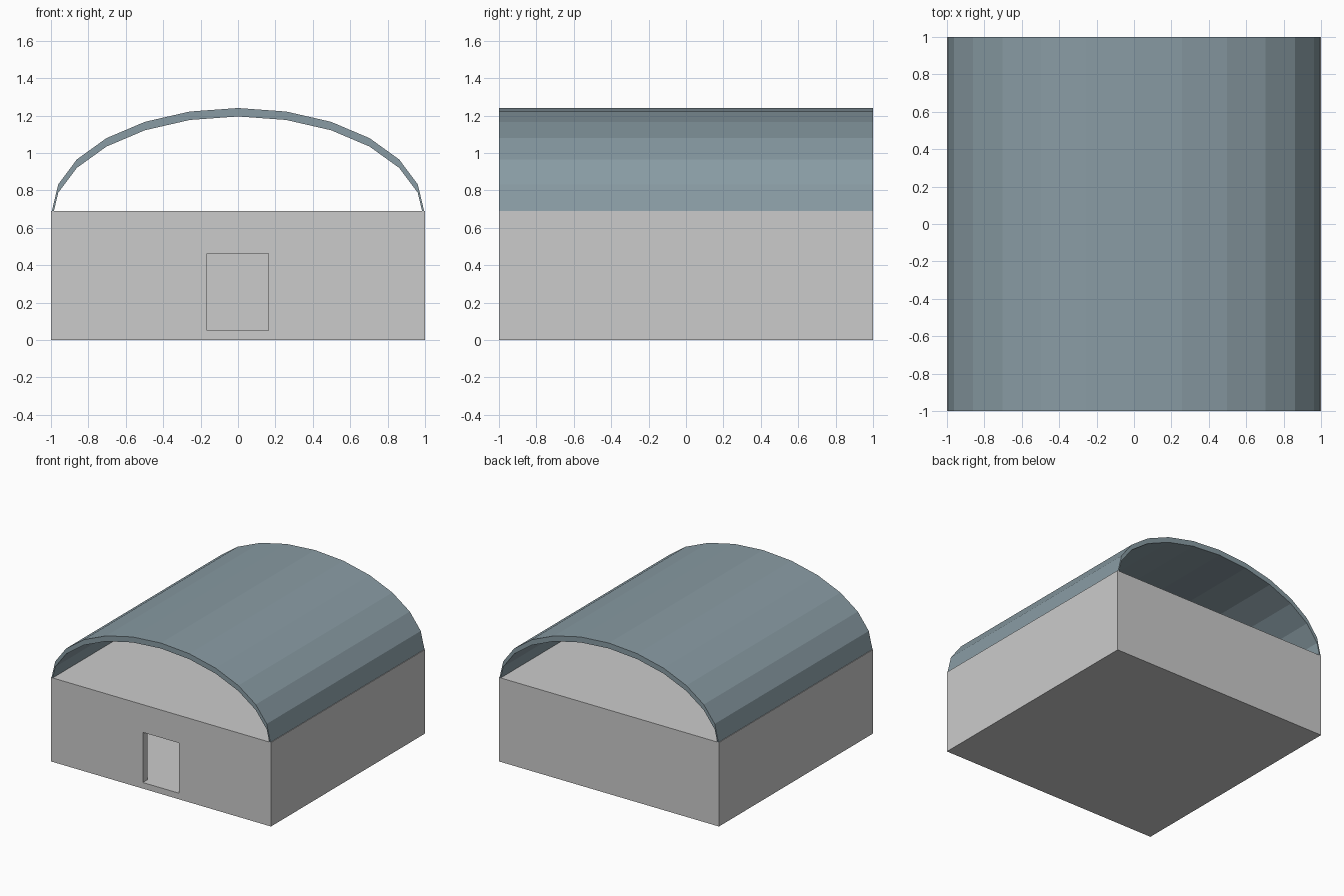
import bpy, bmesh, math

if "Cube" in bpy.data.objects:
    bpy.data.objects.remove(bpy.data.objects["Cube"])

WALL = 0.06      # wall thickness
TOP = 0.69       # height of the walls


def make_box(name, x0, x1, y0, y1, z0, z1):
    bm = bmesh.new()
    bmesh.ops.create_cube(bm, size=1)
    for v in bm.verts:
        v.co = (x1 if v.co.x > 0 else x0,
                y1 if v.co.y > 0 else y0,
                z1 if v.co.z > 0 else z0)
    mesh = bpy.data.meshes.new(name)
    bm.to_mesh(mesh)
    bm.free()
    ob = bpy.data.objects.new(name, mesh)
    bpy.context.collection.objects.link(ob)
    return ob


def cut(target, cutter):
    cutter.hide_render = True
    cutter.display_type = 'WIRE'
    mod = target.modifiers.new(cutter.name, 'BOOLEAN')
    mod.operation = 'DIFFERENCE'
    mod.solver = 'EXACT'
    mod.object = cutter


# Hollow building with a doorway in the front wall
building = make_box("building", -1, 1, -1, 1, 0, TOP)
inner = 1 - WALL
cut(building, make_box("room_cutter", -inner, inner, -inner, inner, 0.05, TOP - 0.05))
cut(building, make_box("door_cutter", -0.165, 0.163, -1.1, -0.9, 0.05, 0.462))

# Barrel roof: half ellipse in 12 facets, thickened straight down, open at both ends
arc = [(0.995 * math.cos(math.radians(a)), TOP + 0.55 * math.sin(math.radians(a)))
       for a in range(0, 181, 15)]
bm = bmesh.new()
rings = [[bm.verts.new((x, y, z - drop)) for x, z in arc]
         for y, drop in ((-1, 0), (1, 0), (1, 0.045), (-1, 0.045))]
for a, b in zip(rings, rings[1:] + rings[:1]):
    for i in range(len(arc) - 1):
        bm.faces.new((a[i], a[i + 1], b[i + 1], b[i]))
for i in (0, -1):
    bm.faces.new([r[i] for r in rings])
bmesh.ops.recalc_face_normals(bm, faces=bm.faces)
mesh = bpy.data.meshes.new("barrel_roof")
bm.to_mesh(mesh)
bm.free()
roof = bpy.data.objects.new("barrel_roof", mesh)
bpy.context.collection.objects.link(roof)

# Blue-grey roof colour
slate = bpy.data.materials.new("slate")
slate.diffuse_color = (0.25, 0.33, 0.37, 1)
slate.use_nodes = True
slate.node_tree.nodes["Principled BSDF"].inputs["Base Color"].default_value = slate.diffuse_color
mesh.materials.append(slate)
